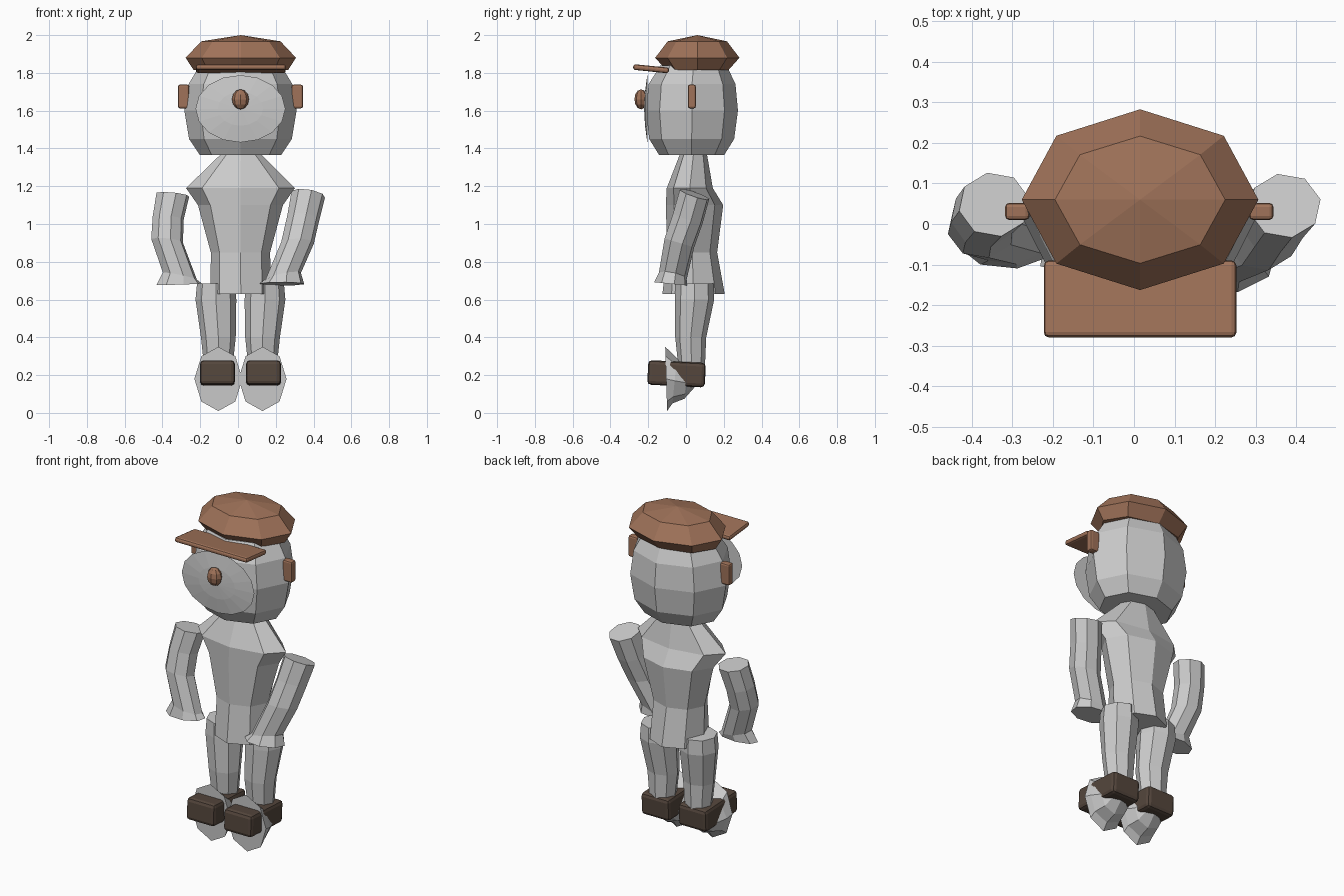
import bpy, bmesh, math
from mathutils import Vector


def material(name, rgb):
    m = bpy.data.materials.new(name)
    m.diffuse_color = (*rgb, 1)
    return m


GREY = material("light grey", (0.6, 0.6, 0.6))
BROWN = material("warm brown", (0.35, 0.17, 0.10))
DARK = material("dark brown", (0.09, 0.062, 0.046))


def finish(name, bm, mat):
    bmesh.ops.recalc_face_normals(bm, faces=bm.faces[:])
    me = bpy.data.meshes.new(name)
    bm.to_mesh(me)
    bm.free()
    me.materials.append(mat)
    ob = bpy.data.objects.new(name, me)
    bpy.context.collection.objects.link(ob)
    return ob


def loft(name, rings, mat, n=8, axis="Z", tip=None, turn=0.0):
    """Skin polygon rings: x, y, z, two radii, optional height slopes in x and y."""
    bm = bmesh.new()
    loops = []
    for x, y, z, r1, r2, *slope in rings:
        sx, sy = slope if slope else (0, 0)
        loop = []
        for i in range(n):
            a = 2 * math.pi * i / n + turn
            u, v = r1 * math.cos(a), r2 * math.sin(a)
            p = (x + u, y + v, z + sx * u + sy * v) if axis == "Z" else (x + u, y + sy * v, z + v)
            loop.append(bm.verts.new(p))
        loops.append(loop)
    for a, b in zip(loops, loops[1:]):
        for i in range(n):
            j = (i + 1) % n
            bm.faces.new((a[i], a[j], b[j], b[i]))
    bm.faces.new(loops[0])
    if tip:
        t = bm.verts.new(tip)
        for i in range(n):
            bm.faces.new((loops[-1][i], loops[-1][(i + 1) % n], t))
    else:
        bm.faces.new(loops[-1])
    return finish(name, bm, mat)


def box(name, centre, size, mat, bevel, tilt=0.0):
    bm = bmesh.new()
    bmesh.ops.create_cube(bm, size=1)
    bmesh.ops.scale(bm, vec=Vector(size), verts=bm.verts)
    ob = finish(name, bm, mat)
    ob.location = centre
    ob.rotation_euler.x = tilt
    mod = ob.modifiers.new("rounded edges", "BEVEL")
    mod.width = bevel
    mod.segments = 2
    return ob


CX = 0.013

# Head and face
loft("head", [(CX, 0.03, 1.365, 0.215, 0.172), (CX, 0.03, 1.45, 0.272, 0.225),
              (CX, 0.032, 1.60, 0.297, 0.243), (CX, 0.032, 1.74, 0.275, 0.23),
              (CX, 0.04, 1.84, 0.215, 0.175)], GREY)
loft("muzzle", [(CX, -0.205, 1.61, 0.238, 0.178), (CX, -0.217, 1.61, 0.12, 0.09)],
     GREY, n=16, axis="Y", tip=(CX, -0.222, 1.61))
bm = bmesh.new()
bmesh.ops.create_uvsphere(bm, u_segments=8, v_segments=6, radius=1)
bmesh.ops.scale(bm, vec=Vector((0.045, 0.035, 0.053)), verts=bm.verts)
bmesh.ops.translate(bm, vec=Vector((CX, -0.238, 1.66)), verts=bm.verts)
finish("nose", bm, BROWN)
for side, sx in (("left", -1), ("right", 1)):
    box(side + "_ear", (CX + sx * 0.301, 0.031, 1.675), (0.06, 0.042, 0.125), BROWN, 0.01)

# Cap
loft("cap", [(0.015, 0.06, 1.815, 0.25, 0.165), (0.015, 0.06, 1.88, 0.292, 0.223),
             (0.015, 0.06, 1.967, 0.21, 0.157)], BROWN, tip=(0.015, 0.06, 2.0))
box("cap_brim", (0.015, -0.185, 1.822), (0.475, 0.19, 0.03), BROWN, 0.012, -0.1)

# Torso
loft("torso", [(0.015, 0.04, 0.63, 0.16, 0.165), (0.013, 0.033, 0.85, 0.157, 0.132),
               (0.013, 0.045, 1.10, 0.225, 0.152), (0.013, 0.02, 1.19, 0.288, 0.122),
               (0.015, 0.04, 1.375, 0.10, 0.07)], GREY)

# Arms with flared cuffs
loft("left_arm", [(-0.312, -0.045, 0.682, 0.122, 0.066, 0.03, 0.05),
                  (-0.308, -0.035, 0.725, 0.092, 0.066, -0.2, -0.1),
                  (-0.375, -0.01, 0.91, 0.086, 0.075, -0.1, -0.2),
                  (-0.37, 0.02, 1.03, 0.083, 0.078, -0.1, -0.2),
                  (-0.345, 0.048, 1.155, 0.088, 0.08, -0.1, -0.15)], GREY, turn=0.2)
loft("right_arm", [(0.232, -0.08, 0.683, 0.121, 0.09, 0.0, -0.1),
                   (0.24, -0.07, 0.725, 0.095, 0.075, 0.2, -0.2),
                   (0.315, -0.035, 0.90, 0.088, 0.08, 0.0, -0.3),
                   (0.345, 0.01, 1.03, 0.086, 0.08, -0.1, -0.35),
                   (0.372, 0.045, 1.157, 0.09, 0.08, -0.15, -0.33)], GREY, turn=0.2)

# Legs, feet and shoes
for side, sx in (("left", -1), ("right", 1)):
    leg = CX + sx * 0.13
    foot = CX + sx * 0.117
    loft(side + "_leg", [(foot, 0.03, 0.24, 0.075, 0.07), (foot, 0.025, 0.40, 0.092, 0.082),
                         (leg, 0.045, 0.60, 0.108, 0.104), (leg, 0.045, 0.685, 0.10, 0.10)], GREY)
    loft(side + "_foot", [(foot, -0.105, 0.18, 0.127, 0.17, 0, -0.03),
                          (foot, -0.06, 0.17, 0.122, 0.12, 0, 0.1),
                          (foot, 0.0, 0.16, 0.097, 0.085, 0, 0.1),
                          (foot, 0.045, 0.19, 0.06, 0.055)], GREY, axis="Y")
    box(side + "_shoe", (CX + sx * 0.122, -0.05, 0.207), (0.185, 0.305, 0.13), DARK, 0.02, -0.05)
